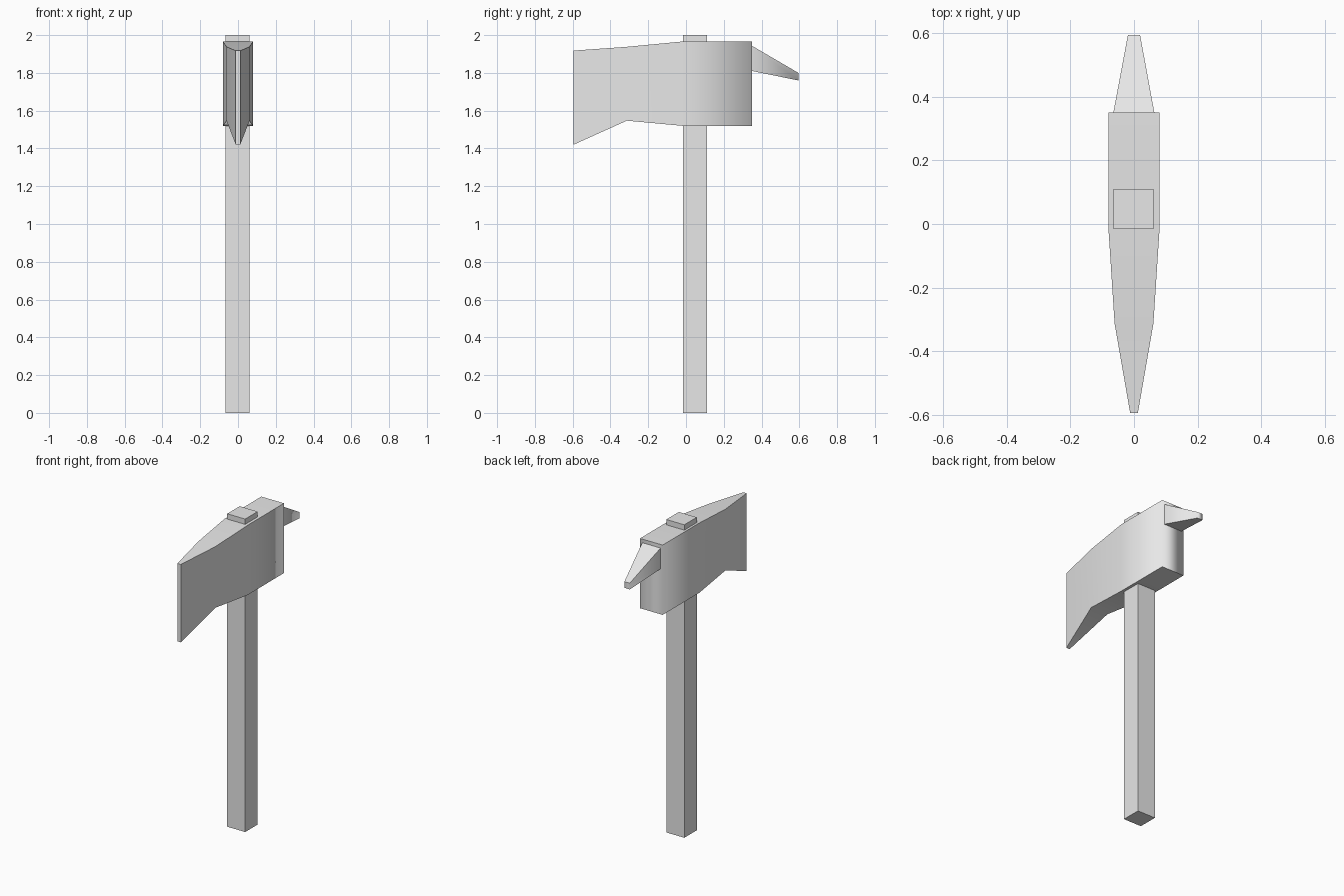
import bpy

if "Cube" in bpy.data.objects:
    bpy.data.objects.remove(bpy.data.objects["Cube"])

grey = bpy.data.materials.new("plain grey")
grey.diffuse_color = (0.8, 0.8, 0.8, 1)
grey.use_nodes = True
grey.node_tree.nodes["Principled BSDF"].inputs["Base Color"].default_value = grey.diffuse_color


def loft(name, stations, smooth=False):
    """Box-section solid through stations of (y, x_min, x_max, z_min, z_max)."""
    verts, faces = [], []
    for y, x0, x1, z0, z1 in stations:
        verts += [(x0, y, z0), (x1, y, z0), (x1, y, z1), (x0, y, z1)]
    for s in range(len(stations) - 1):
        a, b = 4 * s, 4 * s + 4
        for i in range(4):
            j = (i + 1) % 4
            faces.append((a + i, b + i, b + j, a + j))
    last = len(verts) - 4
    faces += [(0, 1, 2, 3), (last + 3, last + 2, last + 1, last)]
    mesh = bpy.data.meshes.new(name)
    mesh.from_pydata(verts, [], [f[::-1] for f in faces])
    mesh.materials.append(grey)
    obj = bpy.data.objects.new(name, mesh)
    bpy.context.collection.objects.link(obj)
    # Make the normals consistently outward
    import bmesh
    bm = bmesh.new()
    bm.from_mesh(mesh)
    bmesh.ops.recalc_face_normals(bm, faces=bm.faces)
    if smooth:
        # Sides and back blend softly; top, bottom and cutting edge stay crisp
        bm.normal_update()
        for f in bm.faces:
            f.smooth = True
        for e in bm.edges:
            n = [f.normal for f in e.link_faces]
            vertical = [abs(v.z) > 0.7 for v in n]
            front = any(v.y < -0.9 for v in n)
            e.smooth = vertical[0] == vertical[1] and not front
    bm.to_mesh(mesh)
    bm.free()
    return obj


# Square shaft running through the head
loft("handle", [(-0.016, -0.065, 0.062, 0, 2), (0.11, -0.065, 0.062, 0, 2)])

# Wedge-shaped blade and block, from cutting edge to back
loft("axe_head", [
    (-0.595, -0.012, 0.012, 1.42, 1.918),
    (-0.313, -0.061, 0.061, 1.547, 1.938),
    (-0.02, -0.08, 0.08, 1.52, 1.966),
    (0.35, -0.08, 0.08, 1.52, 1.966),
], smooth=True)

# Drooping tapered spike on the back
loft("back_spike", [
    (0.35, -0.065, 0.064, 1.81, 1.943),
    (0.595, -0.019, 0.019, 1.76, 1.80),
], smooth=True)
